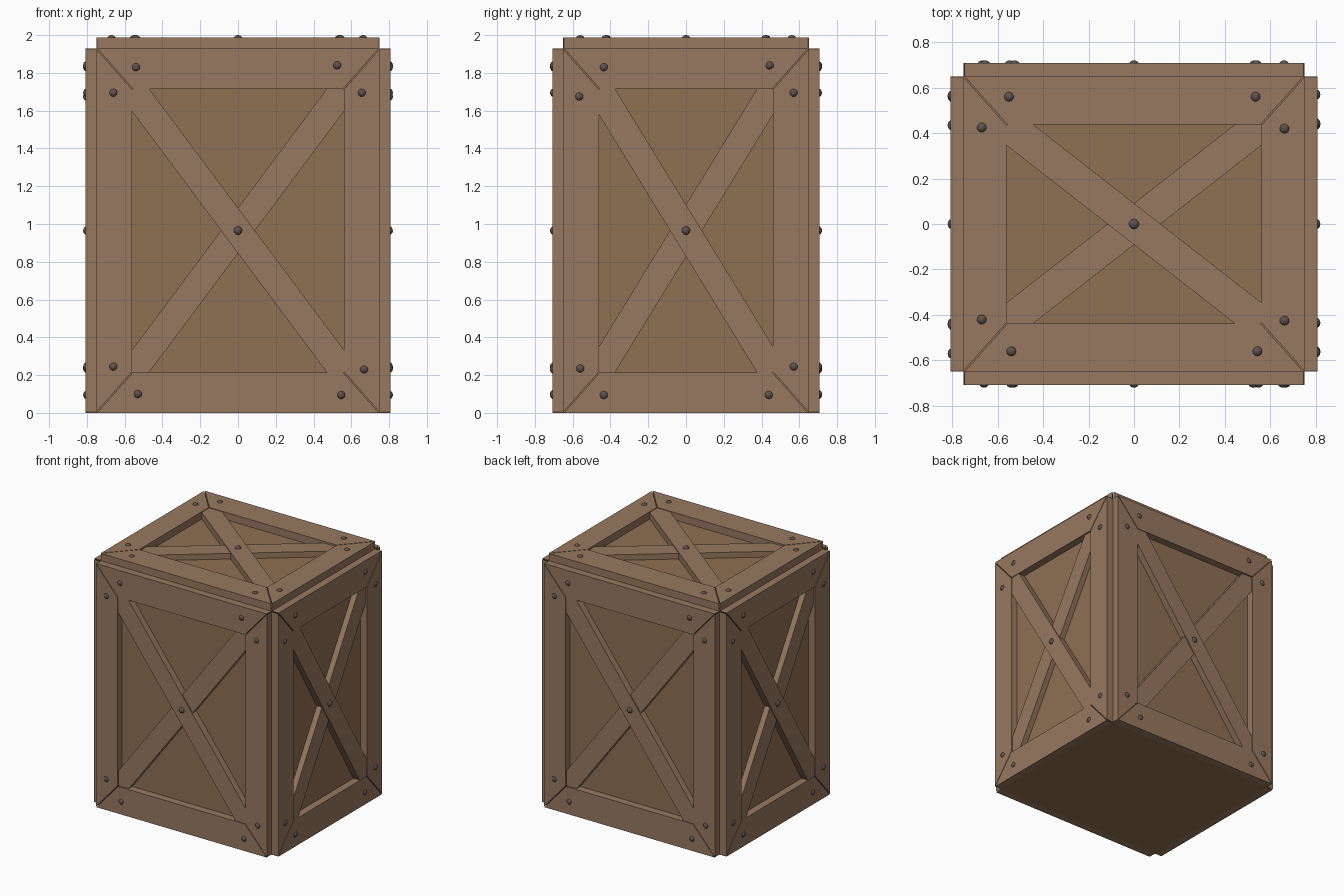
import bpy, bmesh
from math import hypot, pi
from mathutils import Matrix, Vector

if "Cube" in bpy.data.objects:
    bpy.data.objects.remove(bpy.data.objects["Cube"])

X, Y, H = 0.75, 0.65, 1.93      # half width, half depth and height of the inner box
FRAME_T = 0.058                 # frame board thickness
BRACE_HALF = 0.072              # half width of a diagonal brace


def material(name, rgb):
    m = bpy.data.materials.new(name)
    m.diffuse_color = (*rgb, 1)
    m.use_nodes = True
    m.node_tree.nodes["Principled BSDF"].inputs["Base Color"].default_value = m.diffuse_color
    return m


BOARD = material("board_wood", (0.31, 0.19, 0.115))
PANEL = material("panel_wood", (0.275, 0.16, 0.088))
METAL = material("rivet_metal", (0.11, 0.085, 0.075))


def finish(name, bm, mat, matrix):
    bmesh.ops.recalc_face_normals(bm, faces=bm.faces)
    me = bpy.data.meshes.new(name)
    bm.to_mesh(me)
    bm.free()
    me.materials.append(mat)
    ob = bpy.data.objects.new(name, me)
    ob.matrix_world = matrix
    bpy.context.collection.objects.link(ob)
    return ob


def add_prism(bm, outline, top):
    """Extrude a flat outline from the panel surface up to the given height."""
    lo = [bm.verts.new((u, v, 0)) for u, v in outline]
    hi = [bm.verts.new((u, v, top)) for u, v in outline]
    bm.faces.new(lo[::-1])
    bm.faces.new(hi)
    n = len(lo)
    for i in range(n):
        j = (i + 1) % n
        bm.faces.new((lo[i], lo[j], hi[j], hi[i]))


def build_face(name, matrix, hu, hv, border_u, border_v, rivets):
    iu, iv = hu - border_u, hv - border_v

    # Four mitred frame boards with a fine gap at each mitre
    g = 0.004
    bm = bmesh.new()
    for s in (1, -1):
        add_prism(bm, [(-hu + g, s * hv), (hu - g, s * hv),
                       (iu - g, s * iv), (-iu + g, s * iv)], FRAME_T)
        add_prism(bm, [(s * hu, -hv + g), (s * hu, hv - g),
                       (s * iu, iv - g), (s * iu, -iv + g)], FRAME_T)
    finish(name + "_frame", bm, BOARD, matrix)

    # Crossed braces with ends trimmed to the frame opening
    diag = hypot(iu, iv)
    a, b = BRACE_HALF * diag / iv, BRACE_HALF * diag / iu
    for s, top, label in ((1, 0.053, "upper"), (-1, 0.045, "lower")):
        bm = bmesh.new()
        add_prism(bm, [(s * u, v) for u, v in (
            (-iu, iv), (-iu + a, iv), (iu, -iv + b),
            (iu, -iv), (iu - a, -iv), (-iu, iv - b))], top)
        finish(f"{name}_{label}_brace", bm, BOARD, matrix)

    # Domed rivets: eight on the frame, one at the crossing
    bm = bmesh.new()
    for u, v in rivets + [(0, 0)]:
        place = Matrix.Translation((u, v, FRAME_T - 0.008)) @ Matrix.Diagonal((1, 1, 0.87, 1))
        bmesh.ops.create_uvsphere(bm, u_segments=12, v_segments=8, radius=0.023, matrix=place)
    for f in bm.faces:
        f.smooth = True
    finish(name + "_rivets", bm, METAL, matrix)


# Inner box
bm = bmesh.new()
bmesh.ops.create_cube(bm, size=1, matrix=Matrix.Diagonal((2 * X, 2 * Y, H, 1)))
finish("panel_box", bm, PANEL, Matrix.Translation((0, 0, H / 2)))

# Rivet positions relative to each face centre
C = H / 2
wide = [(-0.54, 1.83 - C), (0.525, 1.84 - C), (-0.66, 1.695 - C), (0.655, 1.695 - C),
        (-0.66, 0.245 - C), (0.667, 0.23 - C), (-0.53, 0.10 - C), (0.547, 0.095 - C)]
narrow = [(-0.435, 1.83 - C), (0.443, 1.84 - C), (-0.565, 1.675 - C), (0.57, 1.695 - C),
          (-0.56, 0.235 - C), (0.57, 0.245 - C), (-0.435, 0.095 - C), (0.438, 0.095 - C)]
lid = [(-0.55, 0.56), (0.535, 0.56), (-0.67, 0.425), (0.662, 0.42),
       (-0.67, -0.42), (0.662, -0.425), (-0.54, -0.56), (0.543, -0.56)]

# Side faces, each stood upright and turned around z; the lid lies flat
upright = Matrix.Rotation(pi / 2, 4, 'X')
for name, angle, dist, half, rivets in (
        ("front", 0, Y, X, wide), ("right", pi / 2, X, Y, narrow),
        ("back", pi, Y, X, wide), ("left", -pi / 2, X, Y, narrow)):
    turn = Matrix.Translation((0, 0, C)) @ Matrix.Rotation(angle, 4, 'Z')
    build_face(name, turn @ Matrix.Translation((0, -dist, 0)) @ upright,
               half, C, 0.19, 0.215, rivets)
build_face("top", Matrix.Translation((0, 0, H)), X, Y, 0.19, 0.213, lid)
